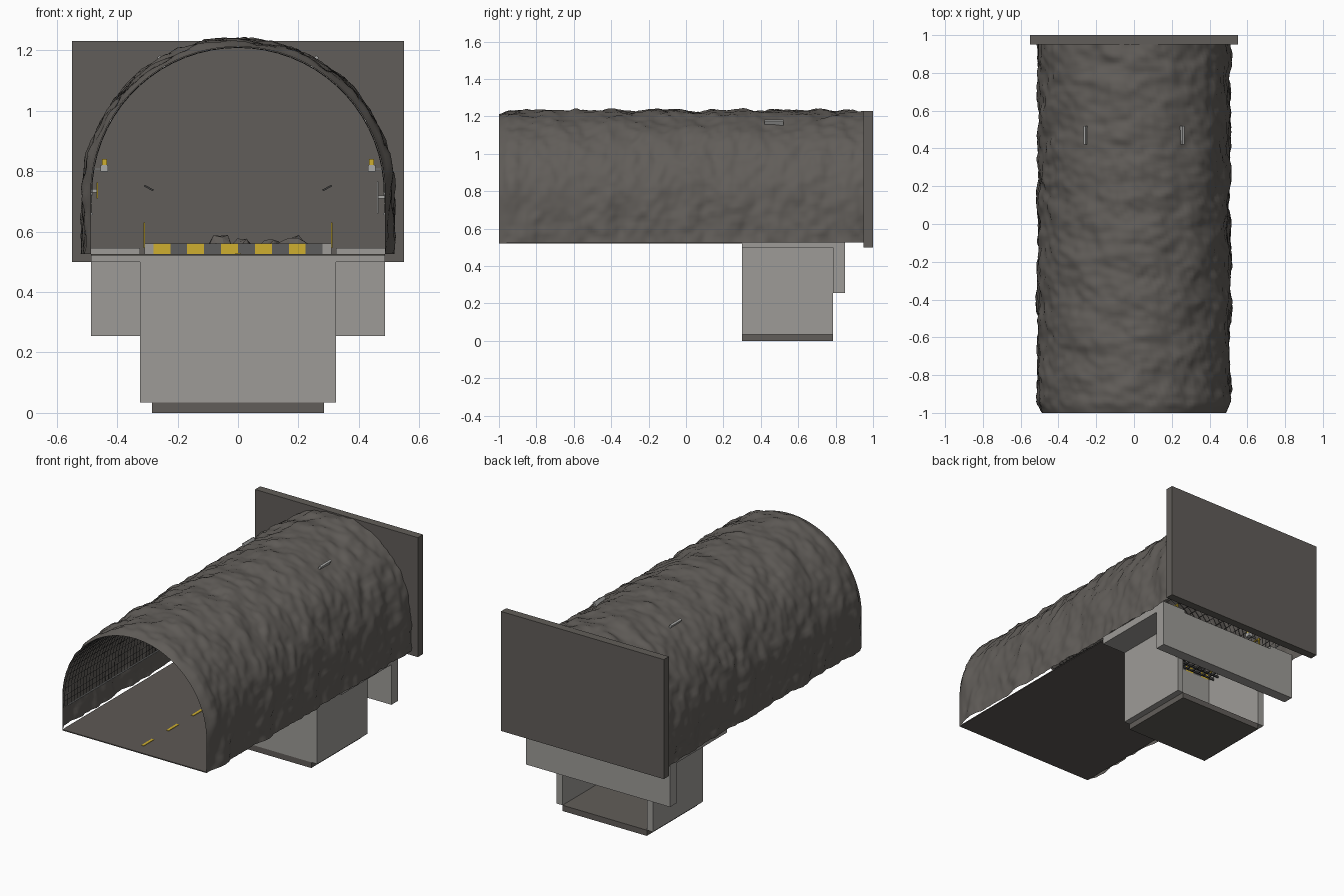
import bpy, bmesh, math, random
from math import sin, cos, pi, radians
from mathutils import Vector, Matrix, noise

random.seed(4)
if "Cube" in bpy.data.objects:
    bpy.data.objects.remove(bpy.data.objects["Cube"], do_unlink=True)


def material(name, r, g, b):
    m = bpy.data.materials.new(name)
    m.use_nodes = True
    m.diffuse_color = (r, g, b, 1)
    m.node_tree.nodes["Principled BSDF"].inputs["Base Color"].default_value = (r, g, b, 1)
    return m


ROCK = material("rock", .12, .11, .1)
ROAD = material("asphalt", .11, .1, .09)
CONCRETE = material("concrete", .34, .33, .31)
YELLOW = material("safety yellow", .62, .43, .03)
STEEL = material("light steel", .4, .4, .39)
DARK = material("dark steel", .05, .05, .05)
CHARCOAL = material("charcoal paint", .11, .11, .11)


def finish(name, bm, *mats):
    me = bpy.data.meshes.new(name)
    bm.to_mesh(me)
    bm.free()
    ob = bpy.data.objects.new(name, me)
    bpy.context.collection.objects.link(ob)
    for m in mats:
        me.materials.append(m)
    return ob


def add_box(bm, x0, x1, y0, y1, z0, z1, rot=None):
    size = Matrix.Diagonal((x1 - x0, y1 - y0, z1 - z0, 1))
    mid = Matrix.Translation(((x0 + x1) / 2, (y0 + y1) / 2, (z0 + z1) / 2))
    bmesh.ops.create_cube(bm, size=1, matrix=mid @ (rot or Matrix()) @ size)


def boxes(name, mat, *specs):
    bm = bmesh.new()
    for s in specs:
        add_box(bm, *s)
    return finish(name, bm, mat)


def pair(name, mat, x0, x1, *rest):
    return boxes(name, mat, (x0, x1, *rest), (-x1, -x0, *rest))


# Tunnel section: straight side walls under a half-round vault
R, SPRING, BASE = .487, .725, .525


def section(count, wall, low=BASE):
    pts = [(Vector((1, 0, 0)), low + (SPRING - low) * i / wall) for i in range(wall)]
    pts += [(Vector((cos(pi * i / count), 0, sin(pi * i / count))), SPRING) for i in range(count + 1)]
    pts += [(Vector((-1, 0, 0)), SPRING - (SPRING - low) * (i + 1) / wall) for i in range(wall)]
    return pts


def sweep(pts, rows, y0, y1, radius):
    bm = bmesh.new()
    grid = []
    for j in range(rows + 1):
        y = y0 + (y1 - y0) * j / rows
        grid.append([bm.verts.new(Vector((0, y, z)) + n * radius(n, y, z)) for n, z in pts])
    for a, b in zip(grid, grid[1:]):
        for i in range(len(pts) - 1):
            bm.faces.new((a[i], b[i], b[i + 1], a[i + 1]))
    return bm


def rocky(n, y, z):
    p = Vector((n.x * .5, y, z + n.z * .5))
    q = Vector((p.x * 7, p.y * 9, p.z * 5))
    bump = .019 + .017 * noise.noise(q) + .011 * noise.noise(p * 23)
    return R + max(bump, 0) * min(1, (y + 1) / .05)


rock = finish("rock_shell", sweep(section(72, 10), 130, -1, .95, rocky), ROCK)
for f in rock.data.polygons:
    f.use_smooth = True

# Wire net lining the vault
net = finish("wire_net", sweep(section(34, 2, .66), 64, -.98, .95, lambda n, y, z: R - .003), DARK)
wire = net.modifiers.new("wire", "WIREFRAME")
wire.thickness = .003

boxes("rear_wall", ROCK, (-.55, .55, .95, 1, .5, 1.23))
boxes("road", ROAD, (-.487, .487, -1, .3, .52, .526))
boxes("lane_dashes", YELLOW, *[(-.008, .008, y, y + .1, .526, .529)
                              for y in (-.92, -.68, -.44, -.2, .04)])

# Sump pit below the road, open at the rear under the beam
boxes("pit_base", ROCK, (-.285, .285, .3, .785, 0, .035))
pair("pit_side_walls", CONCRETE, .285, .325, .3, .785, .035, .525)
boxes("pit_front_wall", CONCRETE, (-.285, .285, .3, .34, .035, .525))
boxes("rear_beam", CONCRETE, (-.487, .487, .785, .85, .255, .526))
pair("side_slabs", CONCRETE, .325, .487, .3, .85, .5, .545)

# Kerb frame with hazard stripes across the front
pair("kerb_sides", CONCRETE, .28, .31, .3, .785, .525, .56)
boxes("kerb_rear", CONCRETE, (-.28, .28, .755, .785, .525, .56))
bm = bmesh.new()
STRIPES = 10
for i in range(STRIPES):
    x = -.28 + i * .056
    first = len(bm.faces)
    add_box(bm, x, x + .056, .3, .34, .525, .56)
    bm.faces.ensure_lookup_table()
    for f in bm.faces[first:]:
        f.material_index = i % 2
finish("hazard_kerb", bm, YELLOW, CHARCOAL)

# Grate over the pit
bars = [(x * .04 - .003, x * .04 + .003, .38, .74, .503, .515) for x in range(-6, 7)]
bars += [(-.285, .285, .38 + k * .04, .386 + k * .04, .503, .515) for k in range(10)]
boxes("pit_grate", DARK, *bars)

# Guard rails beside the pit
rails = []
for x in (-.31, .31):
    rails += [(x - .003, x + .003, y, y + .008, .545, .63) for y in (.32, .54, .76)]
    rails += [(x - .003, x + .003, .32, .768, z, z + .007) for z in (.59, .623)]
boxes("guard_rails", YELLOW, *rails)

# Rubble heaps
for k, (x, y, r, h) in enumerate([(-.06, .62, .05, .085), (.02, .66, .05, .07),
                                  (.19, .6, .065, .085), (.11, .68, .05, .065)]):
    bm = bmesh.new()
    bmesh.ops.create_icosphere(bm, subdivisions=2, radius=1)
    for v in bm.verts:
        v.co *= random.uniform(.75, 1.05)
        v.co = Vector((x + v.co.x * r, y + v.co.y * r, .515 + max(v.co.z, 0) * h))
    finish("rubble_%d" % (k + 1), bm, ROCK)

# Steel strips set in the vault
bm = bmesh.new()
for deg in (0, 30, 60, 90, 120, 150, 180):
    a = radians(deg)
    outer = .525 if deg in (60, 120) else .49
    mid = (.482 + outer) / 2
    half = (outer - .482) / 2
    x, z = cos(a) * mid, SPRING + sin(a) * mid
    add_box(bm, x - half, x + half, .42, .52, z - .006, z + .006, Matrix.Rotation(-a, 4, "Y"))
# box size is given before rotation, so the long side follows the radius
finish("vault_strips", bm, STEEL)

# Wall cables, lamps and signs
pair("wall_cables", STEEL, .479, .486, -.95, .95, .655, .662)
pair("lamp_bodies", STEEL, .43, .455, .5, .53, .798, .82)
pair("lamp_arms", STEEL, .455, .487, .51, .52, .803, .81)
pair("lamp_heads", YELLOW, .434, .45, .503, .527, .82, .84)
boxes("yellow_sign", YELLOW, (-.468, -.463, .34, .42, .71, .762))
boxes("yellow_sign_mount", STEEL, (-.487, -.468, .375, .385, .73, .74))
boxes("control_panel", STEEL, (.46, .465, .34, .44, .66, .765))
boxes("control_panel_mount", STEEL, (.465, .487, .385, .395, .71, .72))

# Slanted brackets on the rear wall
bm = bmesh.new()
for s in (-1, 1):
    add_box(bm, s * .295 - .017, s * .295 + .017, .9, .95, .741, .747, Matrix.Rotation(radians(-28 * s), 4, "Y"))
finish("rear_brackets", bm, DARK)
